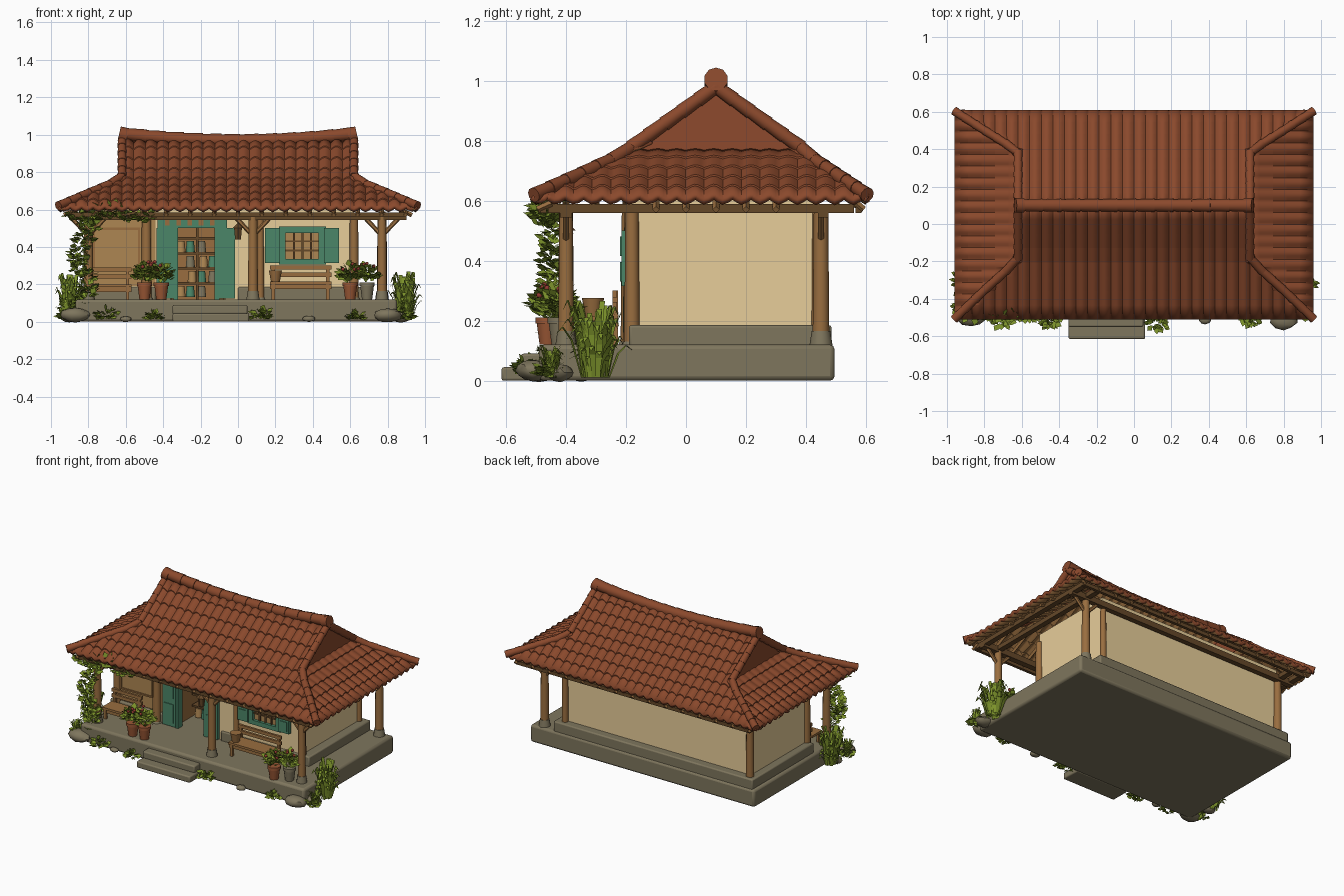
import bpy, bmesh, math, random
from mathutils import Vector, Matrix

random.seed(4)
if "Cube" in bpy.data.objects:
    bpy.data.objects.remove(bpy.data.objects["Cube"])


def material(name, *rgb):
    m = bpy.data.materials.new(name)
    m.use_nodes = True
    m.diffuse_color = (*rgb, 1)
    m.node_tree.nodes["Principled BSDF"].inputs["Base Color"].default_value = (*rgb, 1)
    return m


ROOF = material("roof_clay", .255, .066, .025)
PLASTER = material("cream_plaster", .85, .65, .34)
WOOD = material("warm_wood", .32, .155, .05)
DARK = material("dark_wood", .13, .065, .022)
TAN = material("tan_boards", .42, .24, .085)
STONE = material("grey_stone", .21, .18, .11)
GREEN = material("painted_green", .07, .24, .14)
LEAF = material("leaf_green", .21, .3, .025)
POT = material("terracotta", .32, .095, .035)
FLOWER = material("red_flower", .28, .04, .03)


# ---- helpers ----
def finish(name, bm, *mats):
    me = bpy.data.meshes.new(name)
    bm.to_mesh(me)
    bm.free()
    ob = bpy.data.objects.new(name, me)
    bpy.context.collection.objects.link(ob)
    for m in mats:
        me.materials.append(m)
    bpy.ops.object.select_all(action='DESELECT')
    ob.select_set(True)
    bpy.context.view_layer.objects.active = ob
    bpy.ops.object.shade_smooth_by_angle(angle=math.radians(40))
    return ob


def box(bm, x, y, z):
    size = [b - a for a, b in (x, y, z)]
    mid = [(a + b) / 2 for a, b in (x, y, z)]
    bmesh.ops.create_cube(bm, size=1, matrix=Matrix.Translation(mid) @ Matrix.Diagonal((*size, 1)))


def boxes(name, mat, *specs, bevel=0):
    bm = bmesh.new()
    for s in specs:
        box(bm, *s)
    ob = finish(name, bm, mat)
    if bevel:
        mod = ob.modifiers.new("soft_edges", 'BEVEL')
        mod.width, mod.segments = bevel, 2


def rod(bm, a, b, r1, r2=None, sides=10):
    a, b = Vector(a), Vector(b)
    d = b - a
    mat = Matrix.Translation((a + b) / 2) @ d.to_track_quat('Z', 'Y').to_matrix().to_4x4()
    bmesh.ops.create_cone(bm, cap_ends=True, segments=sides, radius1=r1,
                          radius2=r1 if r2 is None else r2, depth=d.length, matrix=mat)


def chain(bm, pts, r, step=.07):
    # overlapping round cap tiles along a path
    for a, b in zip(pts, pts[1:]):
        a, b = Vector(a), Vector(b)
        n = max(1, round((b - a).length / step))
        for i in range(n):
            rod(bm, a.lerp(b, i / n), a.lerp(b, (i + 1.1) / n), r * .88, r)


def blob(bm, p, scale, wobble=0):
    vs = bmesh.ops.create_icosphere(bm, subdivisions=2, radius=1)["verts"]
    for v in vs:
        k = 1 + random.uniform(-wobble, wobble)
        v.co = Vector(p) + Vector([c * s * k for c, s in zip(v.co, scale)])


def upward_face(bm, points):
    f = bm.faces.new([bm.verts.new(p) for p in points])
    f.normal_update()
    if f.normal.z < 0:
        f.normal_flip()


def leaf(bm, p, d, size):
    d = d.normalized()
    side = d.cross(Vector((random.uniform(-1, 1), random.uniform(-1, 1), 1.3))).normalized() * size * .42
    upward_face(bm, (p, p + d * size * .5 + side, p + d * size, p + d * size * .5 - side))


def shrub(bm, c, rad, n, size):
    for _ in range(n):
        d = Vector([random.gauss(0, 1) for _ in range(3)]).normalized()
        k = random.uniform(.3, 1)
        p = Vector(c) + Vector([a * b * k for a, b in zip(d, rad)])
        p.z = max(p.z, .015)
        d.z = abs(d.z) * .6
        leaf(bm, p, d, size * random.uniform(.7, 1.3))


def grass(bm, c, h, spread, n):
    for _ in range(n):
        ang = random.uniform(0, math.tau)
        out = Vector((math.cos(ang) * .8, math.sin(ang), 0))
        side = Vector((-out.y, out.x, 0)) * h * .055
        reach, top = random.uniform(.25, 1) * spread, h * random.uniform(.25, 1)
        root = Vector(c) + out * spread * random.uniform(0, .45)
        pairs = []
        for t, w in ((0, .6), (.4, 1), (.75, .8), (1, .1)):
            p = root + out * reach * t * .8 + Vector((0, 0, top * math.sin(t * 2.1)))
            pairs.append((p - side * w, p + side * w))
        for a, b in zip(pairs, pairs[1:]):
            upward_face(bm, (a[0], a[1], b[1], b[0]))


# ---- tiled roof: control rows are (outward, height, low end, high end) ----
def slope(name, ctrl, place, n, pitch=.062, fade=0):
    bm = bmesh.new()
    start, stop = min(c[2] for c in ctrl), max(c[3] for c in ctrl)
    count = round((stop - start) / pitch * 6)
    prev = None
    for k in range(2 * n):
        e = k % 2
        t = (k // 2 + e) / n
        out_at = ctrl[0][0] + (ctrl[-1][0] - ctrl[0][0]) * t
        for a, b in zip(ctrl, ctrl[1:]):
            f = (out_at - a[0]) / (b[0] - a[0])
            if f <= 1.0001:
                break
        out, z, lo, hi = [p + (q - p) * f for p, q in zip(a, b)]
        row = []
        for i in range(count + 1):
            s = min(max(start + (stop - start) * i / count, lo), hi)
            lift = .006 * e + .018 * abs(math.sin(math.pi * s / pitch)) * (1 - fade + fade * t) - .006
            row.append(bm.verts.new(place(s, out, z + lift)))
        if prev:
            for i in range(count):
                bm.faces.new((prev[i], prev[i + 1], row[i + 1], row[i]))
        prev = row
    bmesh.ops.remove_doubles(bm, verts=bm.verts, dist=.0002)
    bm.normal_update()
    if sum(f.normal.z * f.calc_area() for f in bm.faces) < 0:
        bmesh.ops.reverse_faces(bm, faces=bm.faces)
    ob = finish(name, bm, ROOF, WOOD)
    mod = ob.modifiers.new("thickness", 'SOLIDIFY')
    mod.thickness, mod.offset, mod.material_offset = .022, -1, 1


RIDGE, FRONT, BACK, END, TOP = .1, -.51, .61, .96, .62
for name, sign, run in (("front_roof", -1, RIDGE - FRONT), ("back_roof", 1, BACK - RIDGE)):
    slope(name, [(0, .98, -TOP, TOP), (.28, .77, -TOP, TOP), (run, .605, -END, END)],
          lambda s, out, z, sign=sign: (s, RIDGE + sign * out, z), 8)
ridge, gables = bmesh.new(), bmesh.new()
for sx, name in ((-1, "right_roof_end"), (1, "left_roof_end")):
    slope(name, [(.6, .785, -.2, .4), (TOP, .77, -.18, .38), (END, .605, FRONT, BACK)],
          lambda s, out, z, sx=sx: (sx * out, s, z), 5, fade=.75)
    tri = [gables.verts.new((sx * (.612 + (.98 - z) * .05), y, z)) for y, z in
           ((RIDGE, .98), (-.18, .77), (-.18, .74), (.38, .74), (.38, .77))]
    gables.faces.new(tri[::sx])
    for knee, eave in ((-.18, FRONT), (.38, BACK)):
        chain(ridge, [(sx * TOP, RIDGE, .98), (sx * TOP, knee, .78), (sx * .68, knee * .8 + eave * .2, .738),
                      (sx * .79, (knee + eave) / 2, .692), (sx * .955, eave * .985, .622)], .025)
    rod(ridge, (sx * .59, RIDGE, .995), (sx * .635, RIDGE, 1.005), .04)
finish("gable_panels", gables, ROOF)
chain(ridge, [(x / 10, RIDGE, .968 + .035 * (x / 6) ** 2) for x in range(-6, 7)], .037, .1)
finish("ridge_tiles", ridge, ROOF)

# ---- rafters and eave beams ----
frame = bmesh.new()
for i in range(-14, 15, 2):
    x = i * .064
    v = max(0, (abs(x) - TOP) / (END - TOP))
    for wall, knee, eave in ((-.17, -.18, FRONT), (.42, .38, BACK)):
        hip = knee + (eave - knee) * v
        y = min(wall, hip) if eave < 0 else max(wall, hip)
        z = .605 + .165 * (eave - y) / (eave - knee)
        rod(frame, (x, y, z - .045), (x, eave * .97, .57), .012, sides=4)
for i in range(10):
    y = -.4 + i * .1
    for a, b in ((-.8, -.93), (.63, .93)):
        z = .605 + .165 * (END - abs(a)) / (END - TOP)
        if abs(a) > .7 or -.18 < y < .4:
            rod(frame, (a, y, z - .045), (b, y, .57), .012, sides=4)
finish("rafters", frame, WOOD)
boxes("eave_beams", DARK, ((-.9, .9), (-.42, -.38), (.545, .585)), ((-.9, .9), (.44, .475), (.545, .585)),
      *[((x - .018, x + .018), (-.46, .56), (.56, .59)) for x in (-.88, -.8, .77, .88)],
      ((-.9, .9), (-.485, -.465), (.56, .585)), ((-.9, .9), (.565, .585), (.56, .585)))

# ---- stone platform, plinth, steps, rocks ----
boxes("platform", STONE, ((-.87, .85), (-.49, .495), (0, .12)), bevel=.015)
boxes("plinth", STONE, ((-.85, -.44), (-.19, .485), (.11, .185)), ((0, .68), (-.19, .485), (.11, .185)),
      ((-.5, .1), (.1, .485), (.11, .185)), bevel=.008)
boxes("steps", STONE, ((-.35, .06), (-.615, -.48), (0, .045)), ((-.35, .05), (-.55, -.48), (.04, .09)), bevel=.008)
rocks = bmesh.new()
for x, y, r in ((.8, -.51, .075), (-.87, -.49, .08), (.38, -.51, .035), (-.6, -.5, .03), (.87, -.42, .06), (-.9, -.35, .05)):
    blob(rocks, (x, y, r * .45), (r, r * .75, r * .5), .07)
finish("rocks", rocks, STONE)

# ---- walls around a recessed doorway ----
boxes("walls", PLASTER, ((-.8, .62), (.08, .43), (.12, .64)), ((-.07, .62), (-.18, .1), (.12, .64)),
      ((-.8, -.36), (-.17, .1), (.12, .64)), ((-.37, -.06), (-.18, .1), (.52, .64)))
boxes("porch_boards", TAN, ((-.78, -.44), (-.178, -.165), (.19, .6)))
boxes("room_lining", WOOD, ((-.36, -.07), (.072, .079), (.12, .52)), ((-.361, -.353), (-.15, .08), (.12, .52)),
      ((-.077, -.069), (-.15, .08), (.12, .52)))
boxes("wall_mat", WOOD, ((-.77, -.53), (-.186, -.176), (.27, .28)), ((-.77, -.53), (-.186, -.176), (.49, .505)),
      ((-.775, -.765), (-.186, -.176), (.27, .505)), ((-.535, -.525), (-.186, -.176), (.27, .505)))

# ---- posts, feet and braces ----
posts, feet = bmesh.new(), bmesh.new()
for x, y, r in ((-.8, -.4, .025), (.08, -.4, .025), (.77, -.4, .024), (.77, .45, .026), (-.8, .44, .025),
                (.62, -.18, .024), (.62, .44, .02), (-.8, -.18, .024), (-.49, -.19, .026), (.12, -.19, .018)):
    outer = y < -.3 or x > .7
    rod(posts, (x, y, .12), (x, y, .58), r * 1.08, r * .92, 12)
    rod(feet, (x, y, .115), (x, y, .165 if outer else .13), r * 1.5, r * 1.2, 10)
    if outer:
        for dx in (-.09, .09):
            rod(posts, (x, y, .46), (x + dx, y, .555), .012, sides=6)
finish("posts", posts, WOOD)
finish("post_feet", feet, STONE)

# ---- doorway: frame, open leaves, shelves with jars ----
boxes("door_frame", GREEN, ((-.43, -.06), (-.2, -.17), (.5, .56)), ((-.345, -.32), (-.2, -.15), (.12, .5)),
      ((-.125, -.1), (-.2, -.15), (.12, .5)))
boxes("door_leaves", GREEN, ((-.435, -.335), (-.205, -.165), (.125, .5)), ((-.115, -.015), (-.205, -.175), (.125, .5)),
      *[((c - .035, c + .035), (-.21, -.204), (z, z + .13)) for c in (-.386, -.064) for z in (.15, .32)])
boxes("transom", WOOD, *[((x, x + .025), (-.206, -.199), (.515, .545)) for x in (-.39, -.33, -.27, -.21, -.15)])
boxes("shelves", DARK, *[((-.34, -.1), (-.02, .075), (z, z + .012)) for z in (.2, .28, .36, .44)],
      ((-.225, -.21), (-.02, .075), (.12, .5)))
for name, mat, shift in (("tan_jars", TAN, 0), ("green_jars", GREEN, .05), ("stone_jars", STONE, .11)):
    jars = bmesh.new()
    for i, z in enumerate((.132, .212, .292, .372)):
        x = -.305 + (shift + i * .06) % .18
        rod(jars, (x, .005, z), (x, .005, z + .06), .026, .02)
    finish(name, jars, mat)

# ---- window with shutters ----
boxes("window_frame", GREEN, ((.22, .47), (-.205, -.175), (.475, .51)), ((.22, .47), (-.205, -.175), (.305, .335)),
      ((.225, .255), (-.205, -.175), (.32, .5)), ((.43, .46), (-.205, -.175), (.32, .5)))
boxes("window_panes", TAN, ((.25, .435), (-.185, -.178), (.33, .48)))
boxes("window_bars", DARK, *[((x, x + .01), (-.194, -.184), (.33, .48)) for x in (.295, .34, .385)],
      *[((.25, .435), (-.193, -.184), (z, z + .01)) for z in (.375, .425)])
boxes("shutters", GREEN, *[((x, x + .08), (-.215, -.19), (.315, .5)) for x in (.145, .46)],
      *[((x + .015, x + .065), (-.22, -.214), (z, z + .065)) for x in (.145, .46) for z in (.33, .415)])


# ---- benches, basket and lantern ----
def bench(name, x0, x1, y, seat, top):
    boxes(name, WOOD, ((x0, x1), (y - .06, y + .05), (seat - .015, seat)),
          *[((x0, x1), (y + .045, y + .06), (z, z + .022)) for z in (top - .022, top - .06)],
          *[((x, x + .018), (y + d, y + d + .018), (.12, h)) for x in (x0 + .01, x1 - .03)
            for d, h in ((-.055, seat), (.045, top))],
          ((x0, x1), (y - .05, y - .04), (seat - .04, seat - .015)))


bench("window_bench", .17, .5, -.29, .215, .3)
bench("porch_bench", -.8, -.57, -.29, .2, .29)
basket = bmesh.new()
rod(basket, (.2, -.31, .215), (.2, -.31, .275), .025, .037)
finish("basket", basket, WOOD)
lamp = bmesh.new()
rod(lamp, (0, -.4, .44), (0, -.4, .5), .018, .024, 6)
rod(lamp, (0, -.4, .5), (0, -.4, .525), .034, .006, 6)
rod(lamp, (0, -.4, .52), (0, -.4, .57), .003)
finish("lantern", lamp, DARK)

# ---- potted plants, vines, bushes and grass ----
pots, stone_pot, green, blooms = (bmesh.new() for _ in range(4))
for x, y, bm in ((-.5, -.44, pots), (-.41, -.44, pots), (.6, -.46, pots), (.69, -.42, stone_pot)):
    rod(bm, (x, y, .12), (x, y, .195), .028, .038, 14)
    rod(bm, (x, y, .19), (x, y, .21), .042, .042, 14)
    shrub(green, (x, y, .25), (.055, .05, .045), 100, .042)
    for _ in range(4):
        blob(blooms, (x + random.uniform(-.05, .05), y + random.uniform(-.05, .04), random.uniform(.27, .32)), (.01,) * 3)
for i in range(12):
    t = i / 11
    shrub(green, (-.83 + .03 * math.sin(t * 9), -.445, .1 + .48 * t), (.045, .025, .045), 30, .038)
    shrub(green, (-.87 + .38 * t, -.475, .565 - .02 * math.sin(t * 9)), (.05, .025, .035), 20, .038)
for x, y, r in ((.12, -.53, .05), (-.7, -.51, .05), (-.45, -.52, .035), (.63, -.51, .035), (.89, -.46, .045), (-.91, -.45, .05)):
    shrub(green, (x, y, r * .6), (r, r * .6, r * .7), 65, .033)
for x, y, h in ((.89, -.3, .26), (-.9, -.31, .25), (.91, -.45, .11), (-.92, -.46, .11)):
    grass(green, (x, y, .01), h, h * .44, 90)
finish("pots", pots, POT)
finish("stone_jar", stone_pot, STONE)
finish("foliage", green, LEAF)
finish("flowers", blooms, FLOWER)
